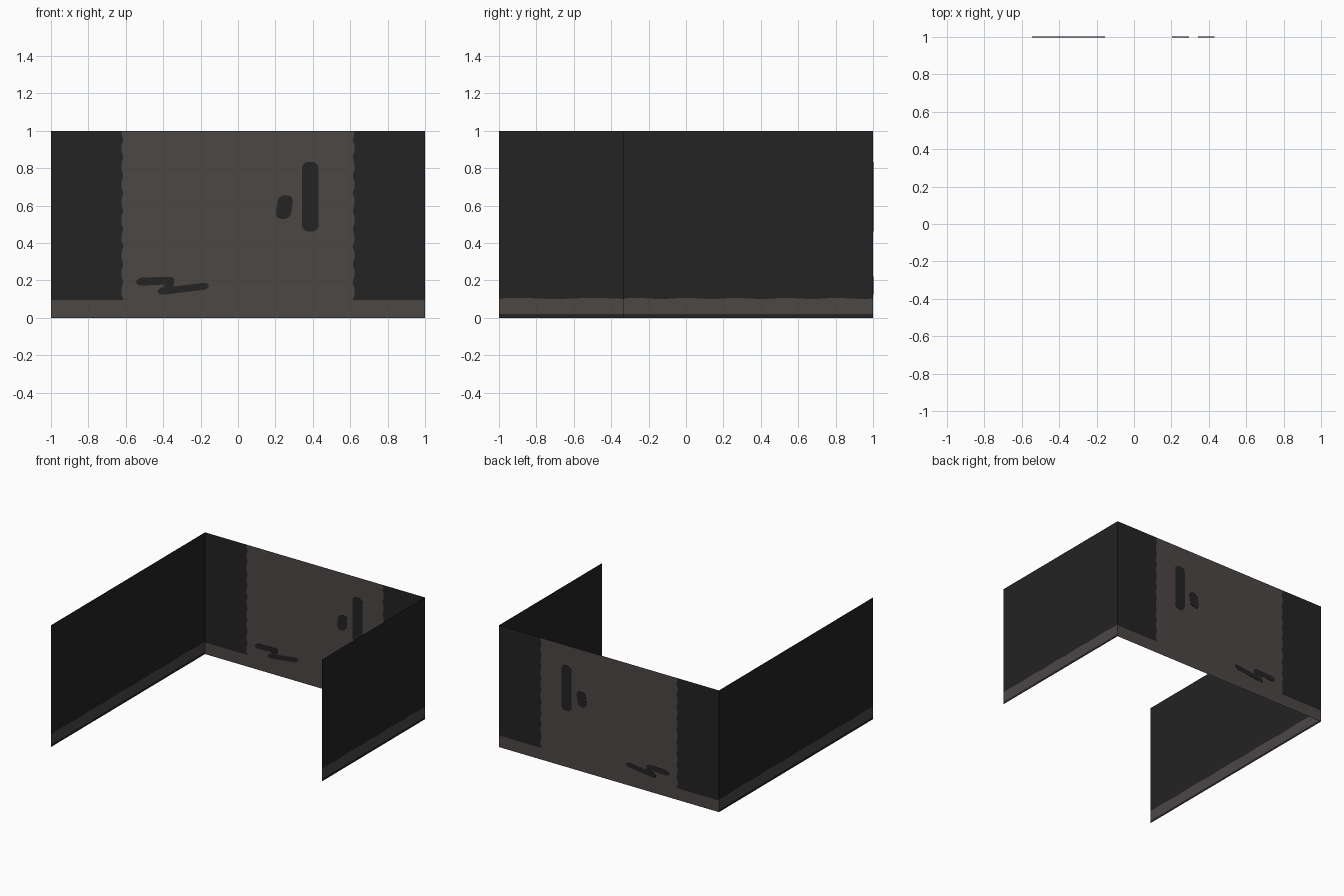
import bpy, bmesh, math

if "Cube" in bpy.data.objects:
    bpy.data.objects.remove(bpy.data.objects["Cube"])


def material(name, srgb):
    lin = [((c / 255 + 0.055) / 1.055) ** 2.4 for c in srgb]
    m = bpy.data.materials.new(name)
    m.diffuse_color = (*lin, 1)
    m.use_nodes = True
    m.node_tree.nodes["Principled BSDF"].inputs["Base Color"].default_value = m.diffuse_color
    return m


CHARCOAL = material("charcoal", (35, 35, 35))
BROWN = material("grey brown", (76, 71, 69))


def panel(name, polys, place, thick=0):
    """Thin sheet from 2D outlines; polys = [(points, material index)]."""
    bm = bmesh.new()
    for pts, mat in polys:
        f = bm.faces.new([bm.verts.new(place(u, v)) for u, v in pts])
        f.material_index = mat
    if thick:
        r = bmesh.ops.extrude_face_region(bm, geom=bm.faces[:], use_keep_orig=True)
        vs = [g for g in r["geom"] if isinstance(g, bmesh.types.BMVert)]
        bmesh.ops.translate(bm, vec=(0, thick, 0), verts=vs)
        bmesh.ops.recalc_face_normals(bm, faces=bm.faces[:])
    else:
        bmesh.ops.remove_doubles(bm, verts=bm.verts[:], dist=1e-5)
    me = bpy.data.meshes.new(name)
    bm.to_mesh(me)
    bm.free()
    me.materials.append(CHARCOAL)
    me.materials.append(BROWN)
    ob = bpy.data.objects.new(name, me)
    bpy.context.collection.objects.link(ob)
    return ob


def side_wall(name, x, y0):
    # dark wall, brown skirting with a slightly uneven top, dark base line
    n = 24
    line = [(y0 + (1 - y0) * i / n, 0.104 + 0.003 * math.sin(i * 1.3)) for i in range(n + 1)]
    polys = [([(y0, 0), (1, 0), (1, 0.02), (y0, 0.02)], 0),
             ([(y0, 0.02), (1, 0.02)] + line[::-1], 1),
             (line + [(1, 1), (y0, 1)], 0)]
    panel(name, polys, lambda u, v: (x, u, v))


side_wall("left_wall", -1, -1)
side_wall("right_wall", 1, -0.335)

# back wall: brown centre and skirting, dark end panels with scalloped edges
Z = 0.095
N = 60


def scallop(s):
    return [(s * (0.612 + 0.012 * abs(math.sin(math.pi * 9.5 * i / N))),
             Z + (1 - Z) * i / N) for i in range(N + 1)]


left, right = scallop(-1), scallop(1)
back = [([(-1, 0), (1, 0), (1, Z), right[0], left[0], (-1, Z)], 1),
        (right + left[::-1], 1),
        (left + [(-1, 1), (-1, Z)], 0),
        (right[::-1] + [(1, Z), (1, 1)], 0)]
panel("back_wall", back, lambda u, v: (u, 1, v))


# painted marks, as thin plates showing on both sides of the back wall
def capsule(cx, cz, half_w, half_h, r, lean=0):
    pts = []
    for sx, sz, a0 in ((1, 1, 0), (-1, 1, 90), (-1, -1, 180), (1, -1, 270)):
        for k in range(6):
            a = math.radians(a0 + 18 * k)
            dz = sz * (half_h - r) + r * math.sin(a)
            pts.append((cx + sx * (half_w - r) + r * math.cos(a) + lean * dz, cz + dz))
    return pts


def mark(name, pts):
    panel(name, [(pts, 0)], lambda u, v: (u, 0.998, v), 0.004)


mark("tall_mark", capsule(0.386, 0.648, 0.045, 0.186, 0.036))
mark("small_mark", capsule(0.248, 0.592, 0.041, 0.063, 0.034, 0.13))
zigzag = [(-.542, .203), (-.515, .216), (-.355, .22), (-.34, .209), (-.345, .168),
          (-.18, .188), (-.16, .182), (-.156, .168), (-.17, .152), (-.39, .125),
          (-.42, .125), (-.43, .145), (-.415, .16), (-.39, .168), (-.40, .178),
          (-.525, .172), (-.545, .185)]
mark("zigzag_mark", zigzag)
